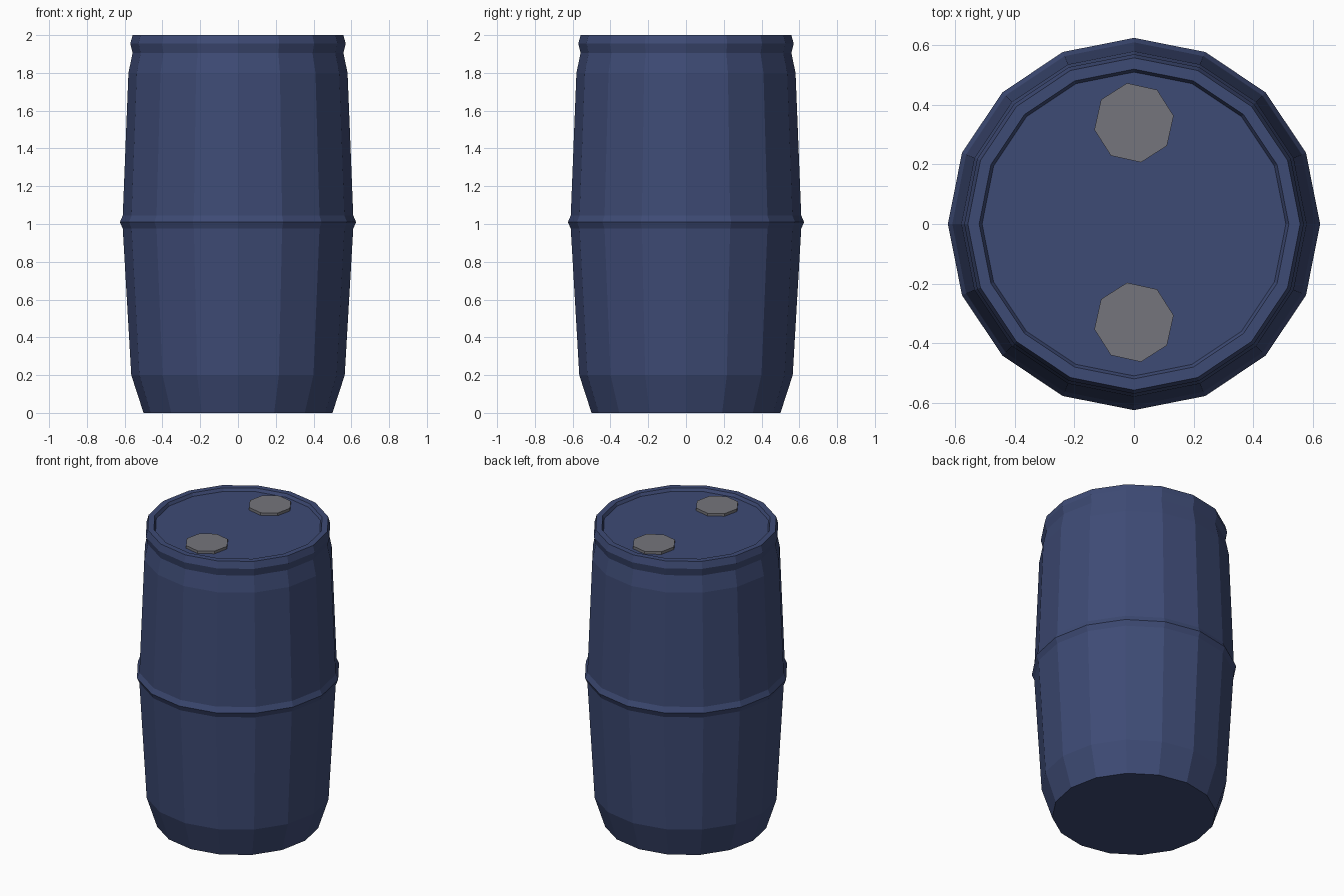
import bpy
import bmesh
from math import cos, sin, tau, radians

default = bpy.data.objects.get("Cube")
if default:
    bpy.data.objects.remove(default, do_unlink=True)


def make_material(name, rgb):
    mat = bpy.data.materials.new(name)
    mat.use_nodes = True
    color = (*rgb, 1.0)
    mat.diffuse_color = color
    mat.node_tree.nodes["Principled BSDF"].inputs["Base Color"].default_value = color
    return mat


def lathe(name, profile, sides, material, turn=0.0, location=(0, 0, 0)):
    """Turn a (radius, height) profile around z and close both ends."""
    bm = bmesh.new()
    angles = [turn + tau * i / sides for i in range(sides)]
    rings = [[bm.verts.new((r * cos(a), r * sin(a), z)) for a in angles]
             for r, z in profile]
    for low, high in zip(rings, rings[1:]):
        for i in range(sides):
            j = (i + 1) % sides
            bm.faces.new((low[i], low[j], high[j], high[i]))
    bm.faces.new(rings[0][::-1])
    bm.faces.new(rings[-1])
    mesh = bpy.data.meshes.new(name)
    bm.to_mesh(mesh)
    bm.free()
    mesh.materials.append(material)
    obj = bpy.data.objects.new(name, mesh)
    obj.location = location
    bpy.context.collection.objects.link(obj)
    return obj


blue = make_material("barrel_blue", (0.048, 0.070, 0.178))
grey = make_material("cap_grey", (0.178, 0.178, 0.200))

# Barrel: tapered foot, middle hoop, pinched neck, rim and sunken lid
lid_height = 1.98
barrel_profile = [
    (0.50, 0.0), (0.565, 0.20),
    (0.61, 0.975), (0.625, 1.01), (0.61, 1.045),
    (0.58, 1.80), (0.558, 1.905),
    (0.57, 1.955), (0.558, 2.0),
    (0.52, 2.0), (0.51, lid_height),
]
lathe("barrel", barrel_profile, 16, blue)

# Two eight-sided bung caps on the lid
cap_profile = [(0.135, -0.01), (0.135, 0.018)]
for name, y in (("front_cap", -0.33), ("back_cap", 0.34)):
    lathe(name, cap_profile, 8, grey, radians(10), (0, y, lid_height))
